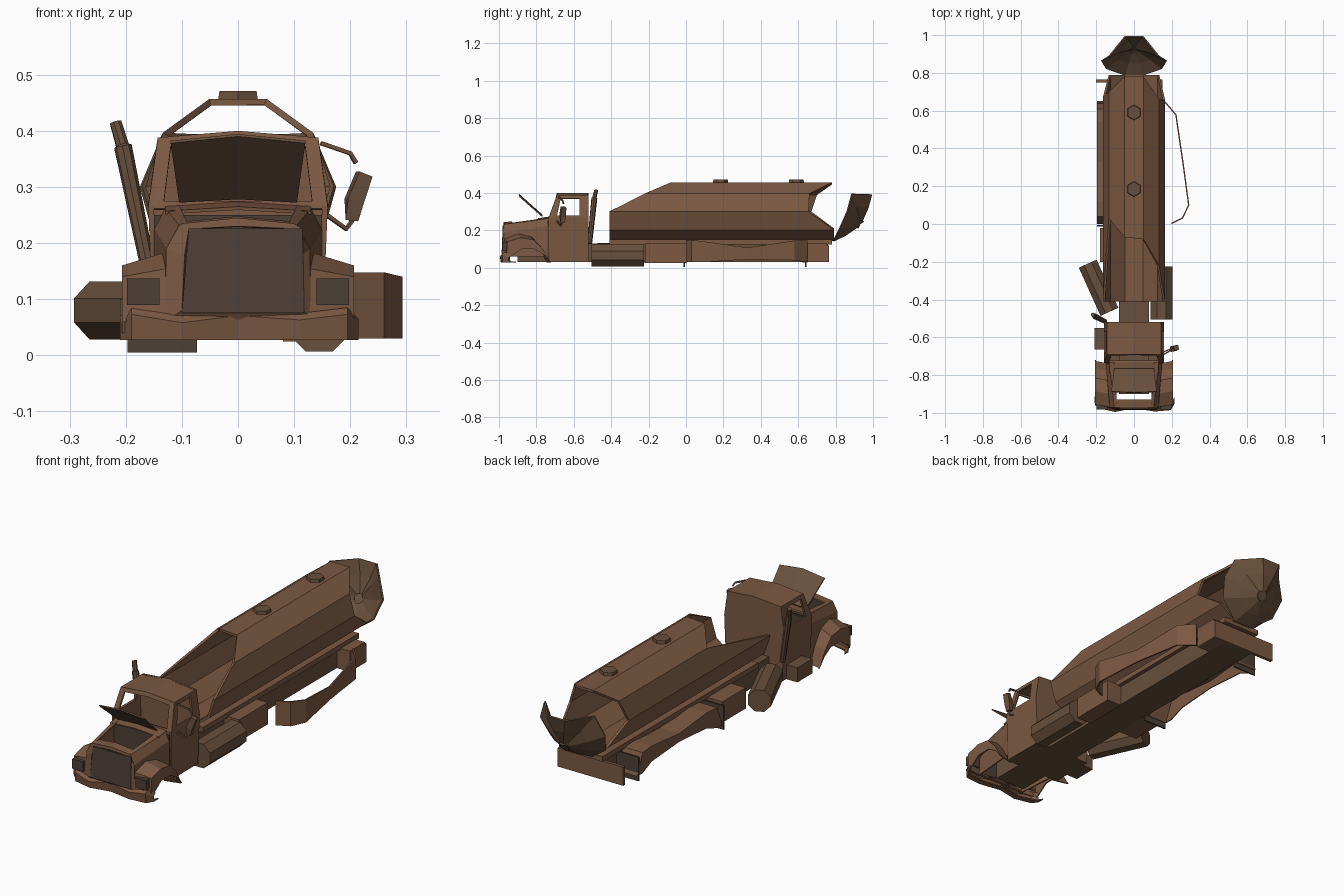
import bpy, bmesh, math
from mathutils import Vector

if "Cube" in bpy.data.objects:
    bpy.data.objects.remove(bpy.data.objects["Cube"])


def material(name, rgb):
    m = bpy.data.materials.new(name)
    m.diffuse_color = (*rgb, 1)
    m.use_nodes = True
    m.node_tree.nodes["Principled BSDF"].inputs["Base Color"].default_value = m.diffuse_color
    return m


RUST = material("rust", (0.20, 0.10, 0.055))
BROWN = material("brown_rust", (0.14, 0.08, 0.045))
DARK = material("dark_rust", (0.075, 0.05, 0.035))


def mesh(name, verts, faces, mat=RUST, thick=0.0):
    bm = bmesh.new()
    vs = [bm.verts.new(v) for v in verts]
    for f in faces:
        bm.faces.new([vs[i] for i in f])
    bmesh.ops.recalc_face_normals(bm, faces=bm.faces)
    me = bpy.data.meshes.new(name)
    bm.to_mesh(me)
    bm.free()
    me.materials.append(mat)
    ob = bpy.data.objects.new(name, me)
    bpy.context.collection.objects.link(ob)
    if thick:
        s = ob.modifiers.new("thickness", 'SOLIDIFY')
        s.thickness, s.offset = thick, -1
    return ob


def loft(name, rings, mat=RUST, closed=False, caps=False, thick=0.0):
    """Skin equal-length point rows."""
    n = len(rings[0])
    verts = [p for r in rings for p in r]
    faces = []
    for k in range(len(rings) - 1):
        for i in range(n if closed else n - 1):
            j = (i + 1) % n
            faces.append((k * n + i, k * n + j, (k + 1) * n + j, (k + 1) * n + i))
    if caps:
        faces += [tuple(range(n)), tuple(range(len(verts) - n, len(verts)))]
    return mesh(name, verts, faces, mat, thick)


def box(name, x, y, z, mat=RUST):
    return loft(name, [[(x[0], b, z[0]), (x[1], b, z[0]), (x[1], b, z[1]), (x[0], b, z[1])] for b in y],
                mat, True, True)


def tube(name, path, radii, sides, mat=RUST):
    """Round bar along a path, one radius per point."""
    path = [Vector(p) for p in path]
    rings = []
    for i, p in enumerate(path):
        d = path[min(i + 1, len(path) - 1)] - path[max(i - 1, 0)]
        q = d.to_track_quat('Z', 'Y')
        rings.append([p + q @ Vector((radii[i] * math.cos(a), radii[i] * math.sin(a), 0))
                      for a in [2 * math.pi * (k + 0.5) / sides for k in range(sides)]])
    return loft(name, rings, mat, True, True)


# --- tank: ten-sided shell, torn open at both ends ---
R, CZ = 0.165, 0.30
# start and end y per corner, anticlockwise from the right-hand side
front = [-.41, -.22, -.08, -.07, .03, -.41, -.41, -.41, -.41, -.41]
rear = [.655, .66, .78, .78, .70, .67, .79, .79, .79, .79]
corner = [(R * math.cos(k * math.pi / 5), CZ + R * math.sin(k * math.pi / 5)) for k in range(10)]
loft("tank_shell", [[(x, f + (r - f) * t, z) for (x, z), f, r in zip(corner, front, rear)]
                    for t in (0, 0.5, 1)], RUST, True, thick=0.012)
for i, y in enumerate((0.185, 0.59)):
    tube(f"tank_hatch_{i}", [(0, y, .45), (0, y, .471)], (.042, .038), 6, BROWN)

# --- torn-off domed tank end ---
half = [(.05, .79, .14), (.15, .825, .21), (.175, .865, .30), (.135, .89, .395), (.05, .995, .39)]
rim = [Vector(p) for p in half] + [Vector((-x, y, z)) for x, y, z in reversed(half)]
mid = Vector((0, .90, .255))
out = Vector((0, .78, -.62))
loft("tank_end_dome", [rim, [p.lerp(mid, .4) + out * .025 for p in rim],
                       [p.lerp(mid, .85) + out * .04 for p in rim]], BROWN, True, thick=0.008)
mesh("tank_end_centre", [p.lerp(mid, .85) + out * .04 for p in rim], [tuple(range(10))], BROWN, 0.008)

# --- chassis ---
box("chassis_frame", (-.08, .08), (-.9, .76), (.03, .13), BROWN)
box("tank_cradle", (-.10, .10), (-.41, .78), (.125, .15))
box("rear_bumper", (-.20, .15), (.75, .765), (.03, .12))
box("rear_right_locker", (.08, .15), (.64, .755), (.03, .13))
box("right_locker", (.08, .16), (-.22, 0), (.025, .13))
box("left_locker", (-.18, -.08), (-.20, -.02), (.03, .13))
for i, y in enumerate((-.01, .64)):
    box(f"left_mudflap_{i}", (-.197, -.073), (y - .004, y + .004), (.005, .12), DARK)

# --- fuel tanks: right one in place, left one knocked loose ---
tube("right_fuel_tank", [(.145, -.505, .065), (.145, -.225, .065)], (.063, .063), 8, BROWN)
tube("left_fuel_tank", [(-.13, -.465, .08), (-.245, -.21, .08)], (.056, .056), 8, BROWN)

# --- rear skirts: left in place, right peeled outwards ---
arch = [(0, .03, .03), (.04, .13, .03), (.12, .135, .06), (.33, .115, .075),
        (.54, .135, .06), (.61, .13, .03), (.65, .03, .03)]
loft("left_skirt", [[(-.09, y, t) for y, t, b in arch], [(-.195, y, t) for y, t, b in arch],
                    [(-.195, y, b) for y, t, b in arch][:1] + [(-.195, y, b) for y, t, b in arch[1:-1]]
                    + [(-.195, .65, .03)]], thick=0.005)
peel = [(.20, .0, .03, .148), (.26, .03, .03, .148), (.293, .10, .03, .14), (.262, .33, .045, .108),
        (.225, .58, .04, .145), (.165, .65, .03, .145)]
loft("right_skirt_peeled", [[(x, y, a) for x, y, a, b in peel], [(x, y, b) for x, y, a, b in peel]],
     thick=0.007)


# --- cab ---
def frame(name, outer, inner, mat=RUST):
    return loft(name, [outer, inner], mat, True, thick=0.01)


for s, side in ((1, "right"), (-1, "left")):
    mesh(f"cab_{side}_door", [(s * .15, -.73, .03), (s * .15, -.52, .03), (s * .16, -.52, .27), (s * .16, -.735, .265)],
         [(0, 1, 2, 3)], thick=0.01)
    frame(f"cab_{side}_window_frame",
          [(s * .16, -.735, .265), (s * .16, -.52, .27), (s * .143, -.52, .388), (s * .143, -.69, .388)],
          [(s * .158, -.69, .28), (s * .158, -.57, .28), (s * .146, -.57, .37), (s * .146, -.67, .37)])
    # front fender: top, outer side and wheel arch
    fen = [(-.975, .06, .06, .04), (-.97, .155, .14, .05), (-.90, .185, .16, .10),
           (-.83, .17, .15, .10), (-.78, .11, .10, .07), (-.74, .03, .03, .03)]
    loft(f"{side}_fender", [[(s * .125, y, a) for y, a, b, c in fen], [(s * .207, y + .015, b) for y, a, b, c in fen],
                            [(s * .207, y + .02, c) for y, a, b, c in fen]], thick=0.006)
    box(f"{side}_headlight", sorted((s * .14, s * .198)), (-.982, -.955), (.09, .137), DARK)
    # hood side with folded top edge, lid opening left clear
    loft(f"hood_{side}_side",
         [[(s * .13, -.972, .06), (s * .128, -.972, .19), (s * .105, -.972, .232), (s * .09, -.972, .235)],
          [(s * .15, -.735, .06), (s * .15, -.735, .225), (s * .13, -.735, .262), (s * .105, -.735, .268)]],
         thick=0.006)

loft("cab_roof", [[(-.143, y, .386), (0, y, .40), (.143, y, .386)] for y in (-.69, -.52)], thick=0.012)
mesh("cab_back", [(-.15, -.52, .03), (.15, -.52, .03), (.16, -.52, .27), (.143, -.52, .388),
                  (0, -.52, .40), (-.143, -.52, .388), (-.16, -.52, .27)], [tuple(range(7))], RUST, .01)
box("cab_floor", (-.15, .15), (-.735, -.52), (.03, .045), BROWN)
box("firewall", (-.15, .15), (-.74, -.73), (.03, .25), DARK)
frame("windshield_frame",
      [(-.16, -.735, .262), (.16, -.735, .262), (.143, -.69, .388), (0, -.69, .40), (-.143, -.69, .388)],
      [(-.132, -.732, .275), (.132, -.732, .275), (.12, -.697, .372), (0, -.694, .38), (-.12, -.697, .372)])
box("left_step", (-.21, -.145), (-.665, -.55), (.03, .10), BROWN)

# --- nose: grille, sprung hood lid and dented bumper ---
frame("grille_surround", [(-.13, -.972, .06), (.13, -.972, .06), (.128, -.972, .19), (.10, -.972, .235),
                          (0, -.975, .245), (-.10, -.972, .235), (-.128, -.972, .19)],
      [(-.10, -.985, .08), (.118, -.985, .08), (.116, -.98, .18), (.115, -.975, .225),
       (0, -.975, .23), (-.088, -.975, .225), (-.095, -.98, .18)])
mesh("grille", [(-.10, -.98, .075), (.118, -.98, .075), (.115, -.974, .226), (-.088, -.974, .226)],
     [(0, 1, 2, 3)], DARK, .006)
loft("hood_front_lip", [[(-.10, y, z), (0, y, z + .01), (.10, y, z)] for y, z in ((-.972, .234), (-.93, .238))],
     thick=.006)
loft("hood_cowl", [[(-.13, y, z), (0, y, z + .008), (.13, y, z)] for y, z in ((-.79, .257), (-.73, .266))],
     thick=.006)
loft("hood_lid", [[(-.105, -.77, .272), (0, -.77, .278), (.105, -.77, .272)],
                  [(-.12, -.89, .378), (0, -.895, .39), (.12, -.89, .378)]], BROWN, thick=.006)
bump = [(-.21, -.945, .07), (-.19, -.975, .085), (-.10, -.995, .07), (0, -.975, .083),
        (.11, -.993, .075), (.195, -.985, .085), (.215, -.95, .065)]
loft("front_bumper", [[(x, y + .015, t) for x, y, t in bump], [(x, y, t - .012) for x, y, t in bump],
                      [(x, y + .005, .027) for x, y, t in bump], [(x, y + .035, .027) for x, y, t in bump]],
     thick=.006)

# --- bent exhaust stack ---
tube("exhaust_stack", [(-.155, -.515, .13), (-.205, -.49, .372), (-.206, -.49, .374), (-.218, -.48, .415)],
     (.013, .016, .012, .011), 8, BROWN)

# --- drooping right mirror on broken brackets ---
tube("mirror_upper_bracket", [(.148, -.68, .378), (.20, -.66, .36), (.21, -.655, .343)], (.005,) * 3, 4)
tube("mirror_lower_bracket", [(.158, -.69, .25), (.193, -.67, .225), (.21, -.66, .25)], (.005,) * 3, 4)
tube("mirror", [(.203, -.66, .24), (.207, -.66, .275), (.225, -.655, .323)], (.016, .021, .018), 4, BROWN)
